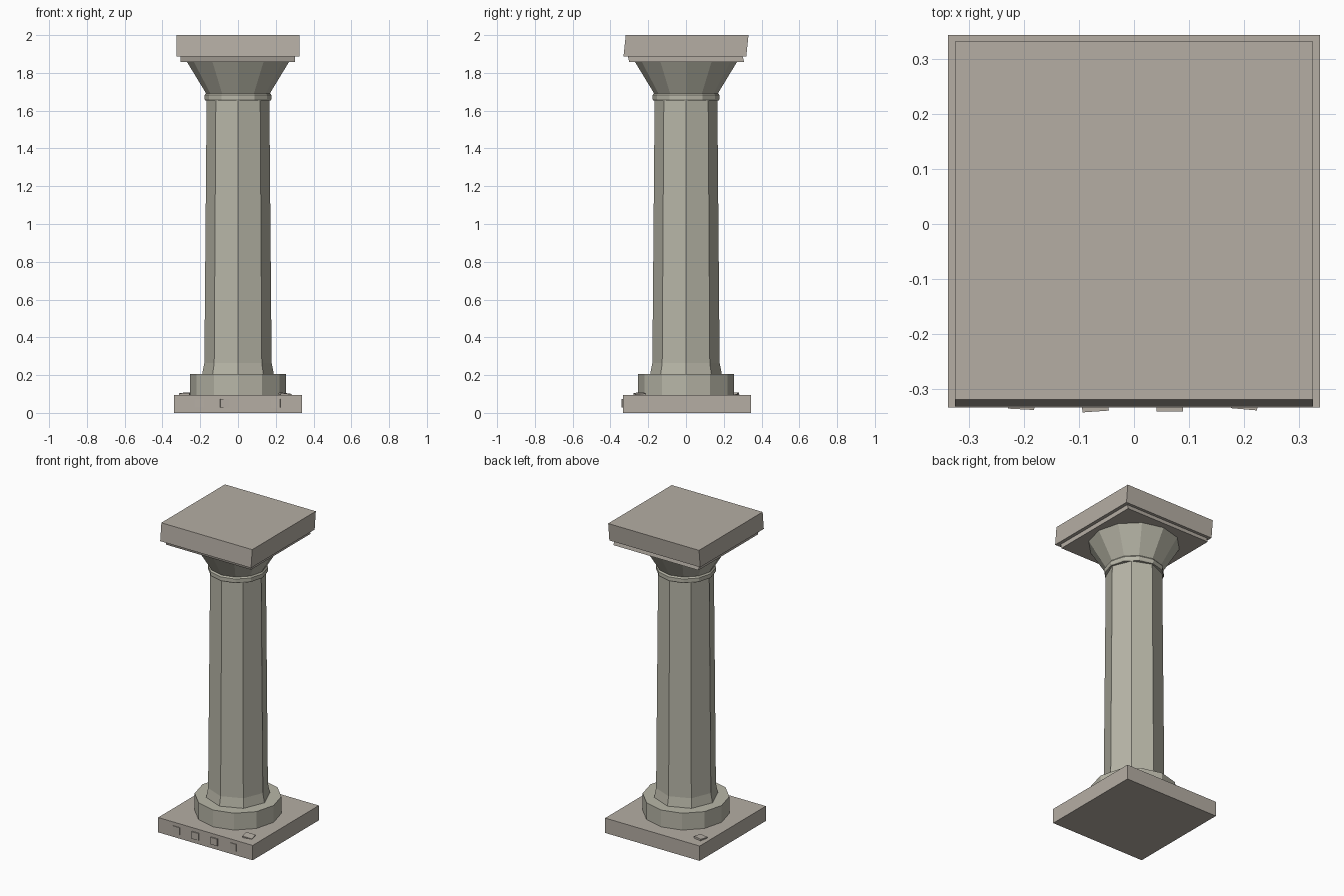
import bpy
import bmesh
from math import sin, cos, pi, radians
from mathutils import Matrix, Vector

cube = bpy.data.objects.get("Cube")
if cube:
    bpy.data.objects.remove(cube)


def make_material(name, colour):
    mat = bpy.data.materials.new(name)
    mat.use_nodes = True
    mat.diffuse_color = colour
    bsdf = next(n for n in mat.node_tree.nodes if n.type == "BSDF_PRINCIPLED")
    bsdf.inputs["Base Color"].default_value = colour
    bsdf.inputs["Roughness"].default_value = 0.9
    return mat


slab_stone = make_material("warm grey stone", (0.46, 0.42, 0.37, 1))
shaft_stone = make_material("pale olive stone", (0.48, 0.47, 0.39, 1))


def finish(name, bm, mat):
    bmesh.ops.recalc_face_normals(bm, faces=bm.faces)
    mesh = bpy.data.meshes.new(name)
    bm.to_mesh(mesh)
    bm.free()
    mesh.materials.append(mat)
    obj = bpy.data.objects.new(name, mesh)
    bpy.context.collection.objects.link(obj)
    return obj


def turned(name, profile, sides, mat):
    """Faceted solid of revolution from (radius, height) points."""
    bm = bmesh.new()
    rings = [[bm.verts.new((r * cos(2 * pi * i / sides), r * sin(2 * pi * i / sides), z))
              for i in range(sides)] for r, z in profile]
    for low, high in zip(rings, rings[1:]):
        for i in range(sides):
            j = (i + 1) % sides
            bm.faces.new((low[i], low[j], high[j], high[i]))
    bm.faces.new(rings[0])
    bm.faces.new(rings[-1])
    return finish(name, bm, mat)


def block(name, centre, size, mat, lean=0.0, tilt=(0, 0, 0)):
    """Box whose top slides along y by lean, turned by tilt in degrees."""
    bm = bmesh.new()
    bmesh.ops.create_cube(bm, size=1)
    turn = Matrix.Identity(3)
    for axis, angle in zip("XYZ", tilt):
        turn = Matrix.Rotation(radians(angle), 3, axis) @ turn
    for v in bm.verts:
        slide = Vector((0, lean * v.co.z, 0))
        v.co = turn @ (v.co * Vector(size) + slide) + Vector(centre)
    return finish(name, bm, mat)


# Base
block("plinth", (0, 0.005, 0.048), (0.676, 0.676, 0.096), slab_stone)
turned("base_drum", [(0.255, 0.094), (0.255, 0.205)], 12, shaft_stone)

# Column
turned("shaft", [(0.19, 0.203), (0.178, 0.265), (0.166, 1.66)], 8, shaft_stone)
turned("collar", [(0.174, 1.655), (0.177, 1.662), (0.177, 1.683), (0.17, 1.692)], 12, shaft_stone)
turned("capital", [(0.168, 1.69), (0.27, 1.858)], 12, shaft_stone)

# Top slabs, leaning slightly backwards
block("lower_abacus", (-0.001, 0, 1.872), (0.608, 0.608, 0.03), slab_stone, lean=-0.008)
block("upper_abacus", (0, 0, 1.943), (0.65, 0.65, 0.114), slab_stone, lean=0.012)

# Small worn plates on the plinth front
for i, tilt in enumerate([(0, 0, -3), (0, 0, 4), (0, 0, 0), (0, 0, -5)]):
    depth = -0.332 if i in (0, 3) else -0.336
    block(f"front_chip_{i + 1}", (-0.205 + 0.135 * i, depth, 0.05), (0.048, 0.009, 0.045),
          slab_stone, tilt=tilt)

# Loose flakes lying on the plinth corners
block("front_flake", (0.25, -0.245, 0.098), (0.06, 0.055, 0.012), slab_stone, tilt=(4, 7, 12))
block("back_flake", (-0.28, 0.25, 0.1), (0.055, 0.055, 0.012), slab_stone, tilt=(3, -3, -10))
